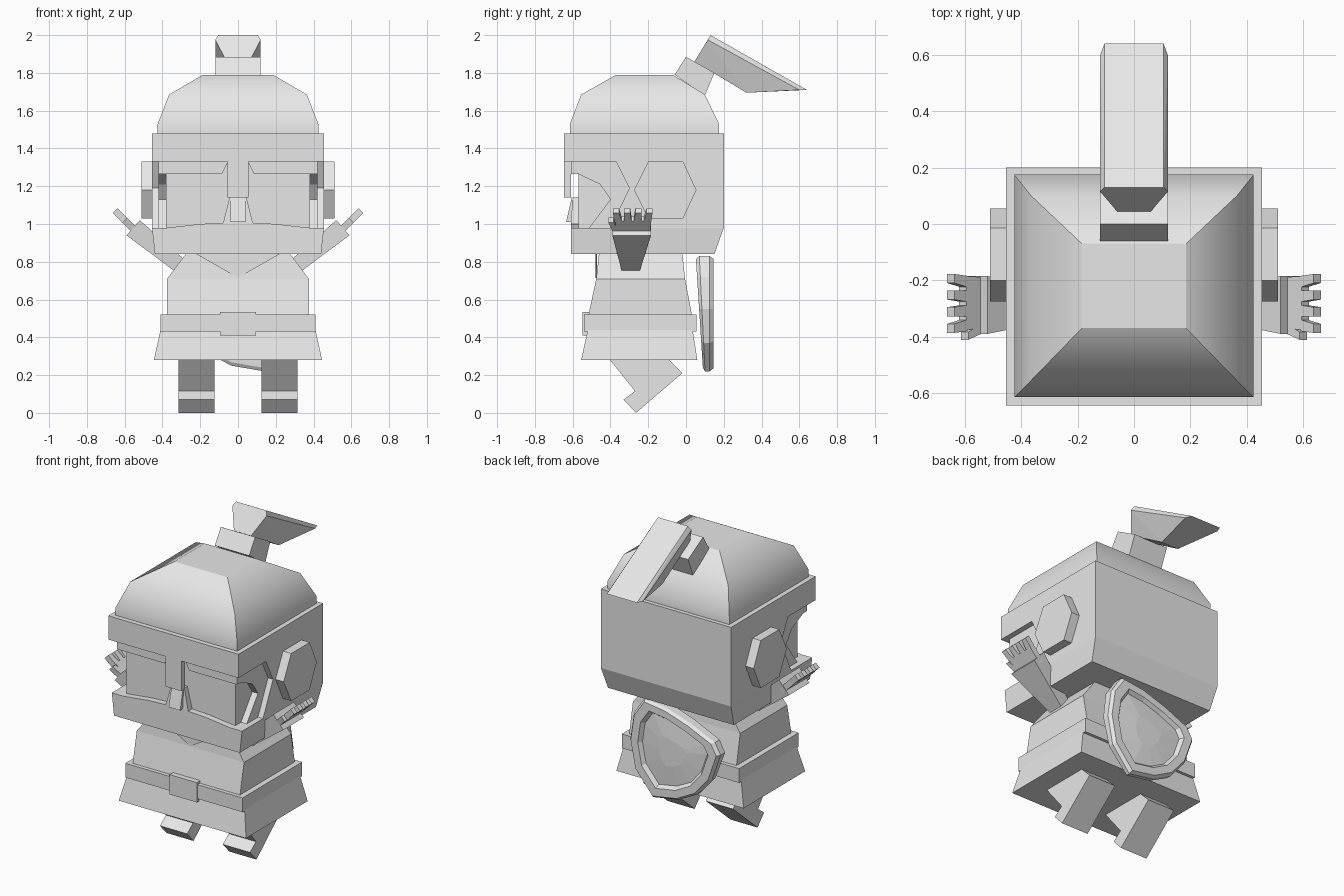
import bpy, bmesh
from mathutils import Vector

cube = bpy.data.objects.get("Cube")
if cube:
    bpy.data.objects.remove(cube, do_unlink=True)

GREY = (0.8, 0.8, 0.8, 1)
grey = bpy.data.materials.new("plain_grey")
grey.use_nodes = True
grey.diffuse_color = GREY
grey.node_tree.nodes["Principled BSDF"].inputs["Base Color"].default_value = GREY


def finish(name, bm):
    bmesh.ops.recalc_face_normals(bm, faces=bm.faces[:])
    mesh = bpy.data.meshes.new(name)
    bm.to_mesh(mesh)
    bm.free()
    mesh.materials.append(grey)
    obj = bpy.data.objects.new(name, mesh)
    bpy.context.collection.objects.link(obj)
    return obj


def loft(name, loops, smooth_sides=False):
    """Skin a stack of equal-length point loops and cap both ends."""
    bm = bmesh.new()
    rings = [[bm.verts.new(p) for p in loop] for loop in loops]
    n = len(rings[0])
    for low, high in zip(rings, rings[1:]):
        for i in range(n):
            j = (i + 1) % n
            bm.faces.new((low[i], low[j], high[j], high[i])).smooth = smooth_sides
    bm.faces.new(rings[0])
    bm.faces.new(rings[-1])
    if smooth_sides:
        # keep corners and cap borders crisp, blend only between the rings
        inner = {v for ring in rings[1:-1] for v in ring}
        for e in bm.edges:
            same = any(e.verts[0] in r and e.verts[1] in r for r in rings)
            e.smooth = same and all(v in inner for v in e.verts)
    return finish(name, bm)


def prism(name, points, axis, a, b):
    """Extrude a 2D profile along x (y,z points) or y (x,z points)."""
    place = {"x": lambda p, t: (t, p[0], p[1]), "y": lambda p, t: (p[0], t, p[1])}[axis]
    return loft(name, [[place(p, t) for p in points] for t in (a, b)])


def rect(x0, x1, y0, y1, z):
    return [(x0, y0, z), (x1, y0, z), (x1, y1, z), (x0, y1, z)]


def tapered(name, levels, smooth_sides=False):
    """Stack of centred rectangles: (half width, front y, back y, z)."""
    return loft(name, [rect(-w, w, f, k, z) for w, f, k, z in levels], smooth_sides)


def hull(name, points):
    bm = bmesh.new()
    for p in points:
        bm.verts.new(p)
    bmesh.ops.convex_hull(bm, input=bm.verts[:])
    bmesh.ops.dissolve_limit(bm, angle_limit=0.01, verts=bm.verts[:], edges=bm.edges[:])
    return finish(name, bm)


# Head: helmet shell, cheek layer and face nested inside each other
prism("helmet_shell", [(-.645, 1.48), (-.645, 1.33), (-.37, 1.33), (-.30, 1.19),
                       (-.40, .98), (.20, .98), (.20, 1.48)], "x", -.455, .455)
prism("cheek_guard", [(-.57, 1.33), (-.57, 1.265), (-.455, 1.21), (-.40, 1.13),
                      (-.52, .97), (.1, .97), (.1, 1.33)], "x", -.42, .42)
tapered("face", [(.38, -.57, 0, .9), (.38, -.57, 0, 1.34)])
tapered("jaw", [(.44, -.61, .15, .84), (.455, -.61, .20, .98)])
prism("chin_ridge", [(-.42, .975), (.42, .975), (.2, 1.0), (0, 1.01), (-.2, 1.0)],
      "y", -.61, -.56)
tapered("helmet_dome", [(.425, -.615, .175, 1.47), (.425, -.615, .175, 1.53),
                        (.365, -.555, .10, 1.685), (.185, -.37, -.07, 1.79)], True)
tapered("nose_guard", [(.055, -.645, -.61, 1.14), (.055, -.645, -.61, 1.34)])
loft("nose", [rect(-.08, .08, -.61, -.56, 1.0), rect(-.045, .045, -.60, -.56, 1.14)])
loft("nose_bridge", [rect(-.04, .04, -.635, -.56, 1.01), rect(-.04, .04, -.605, -.56, 1.14)])

# Topknot
prism("topknot_stem", [(-.06, 1.79), (0, 1.885), (.15, 1.80), (.10, 1.68)],
      "x", -.12, .12)
tail = [(.105, .13, 2.0), (.105, .64, 1.71), (.12, .115, 1.975),
        (.12, .60, 1.71), (.06, .045, 1.86), (.06, .32, 1.695)]
hull("topknot_tail", [(s * x, y, z) for x, y, z in tail for s in (1, -1)])

# Body
tapered("torso", [(.375, -.52, .035, .50), (.375, -.475, -.005, .71),
                  (.27, -.46, -.02, .85)])
tapered("belt", [(.41, -.54, .055, .43), (.41, -.54, .055, .52)])
tapered("belt_buckle", [(.095, -.547, -.5, .41), (.095, -.547, -.5, .535)])
tapered("skirt", [(.445, -.555, .06, .28), (.41, -.52, .035, .44)])
prism("collar", [(-.22, .84), (0, .715), (.22, .84)], "y", -.48, -.472)

# Parts repeated on both sides
leg = [(-.41, .29), (-.27, .115), (-.33, .07), (-.265, 0), (-.02, .21), (-.10, .29)]
ear = [(-.20, 1.33), (-.015, 1.33), (.055, 1.18), (-.015, 1.03), (-.20, 1.03), (-.275, 1.18)]
ALONG, ACROSS = Vector((.707, 0, .707)), Vector((.707, 0, -.707))
WRIST = Vector((.555, -.285, .975))


def hand_box(name, s, u0, u1, v0, v1, shrink=0, lean=0, half=.018):
    """Slab in the tilted plane of the hand; u runs to the fingertips, v along y."""
    pts = []
    for u, t, shift in ((u0, 0, 0), (u1, shrink, lean)):
        for v in (v0 + t + shift, v1 - t + shift):
            for k in (-half, half):
                p = WRIST + ALONG * u + ACROSS * k + Vector((0, v, 0))
                pts.append((s * p.x, p.y, p.z))
    hull(name, pts)


for s, side in ((1, "left"), (-1, "right")):
    prism(side + "_leg", leg, "x", s * .125, s * .315)
    prism(side + "_ear_guard", ear, "x", s * .44, s * .512)
    prism(side + "_brow", [(s * .05, 1.335), (s * .085, 1.265), (s * .42, 1.265),
                           (s * .42, 1.335)], "y", -.61, -.56)
    # sleeve widens toward the hand
    loft(side + "_sleeve", [
        [(s * .335, -.34, .75), (s * .335, -.245, .75), (s * .27, -.245, .80), (s * .27, -.34, .80)],
        [(s * .59, -.39, .94), (s * .59, -.185, .94), (s * .52, -.185, 1.02), (s * .52, -.39, 1.02)]])
    hand_box(side + "_palm", s, -.03, .075, -.085, .095, -.005)
    for i in range(4):
        v = -.075 + i * .052
        hand_box(f"{side}_finger_{i + 1}", s, .07, .135, v - .02, v + .02, .004, (i - 1.5) * .007)
    hand_box(side + "_thumb", s, 0, .065, -.105, -.07, .004, -.025)

# Shield slung on the back, rolled to one side
outline = [(.20, .83), (.05, .81), (-.12, .755), (-.29, .68), (-.33, .61), (-.27, .44),
           (-.17, .32), (-.035, .25), (.14, .22), (.265, .37), (.30, .55), (.275, .72)]


def shield_loop(scale, y, lean=0):
    cx, cz = .01, .54
    return [(cx + (x - cx) * scale, y - lean * (z - cz), cz + (z - cz) * scale)
            for x, z in outline]


loft("shield", [shield_loop(.94, .07, .06), shield_loop(1, .085, .05), shield_loop(1, .125),
                shield_loop(.95, .145), shield_loop(.78, .145), shield_loop(.72, .122),
                shield_loop(.3, .132)])
